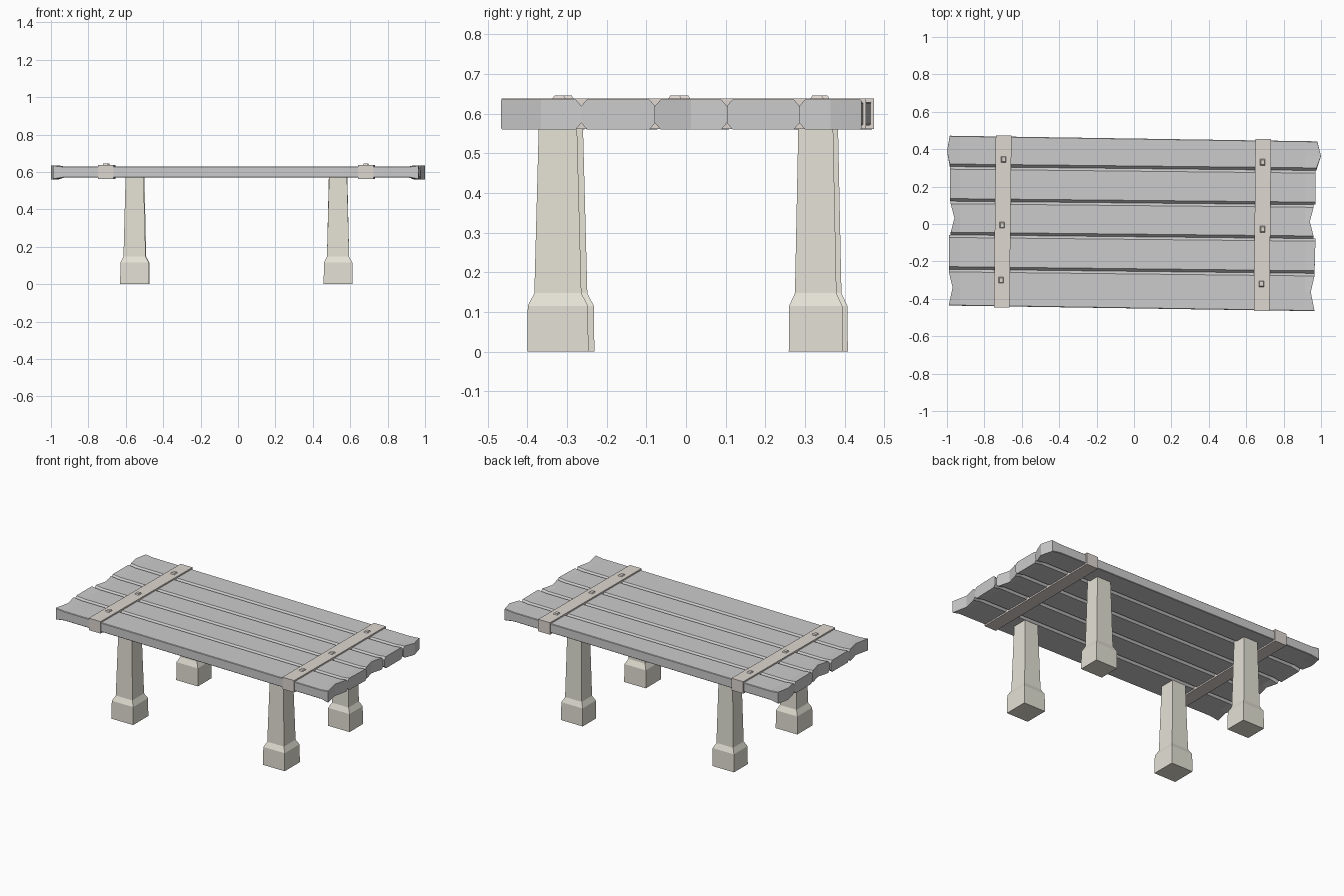
import bpy, bmesh

if "Cube" in bpy.data.objects:
    bpy.data.objects.remove(bpy.data.objects["Cube"])


def material(name, rgb):
    m = bpy.data.materials.new(name)
    m.diffuse_color = (*rgb, 1)
    m.use_nodes = True
    m.node_tree.nodes["Principled BSDF"].inputs["Base Color"].default_value = m.diffuse_color
    return m


STONE = material("pale_stone", (0.78, 0.76, 0.67))
BAND = material("band", (0.74, 0.68, 0.64))


def loft(name, rings, mat=None, split_caps=False):
    """Join equal-sized rings of points into a closed solid."""
    bm = bmesh.new()
    vs = [[bm.verts.new(p) for p in r] for r in rings]
    n = len(vs[0])
    for a, b in zip(vs, vs[1:]):
        for i in range(n):
            j = (i + 1) % n
            bm.faces.new((a[i], a[j], b[j], b[i]))
    for r in (vs[0], vs[-1]):
        if split_caps:      # fold the end at the middle of the plank
            bm.faces.new([r[i] for i in (0, 1, 2, 7, 8, 9)])
            bm.faces.new([r[i] for i in (2, 3, 4, 5, 6, 7)])
        else:
            bm.faces.new(r)
    bmesh.ops.recalc_face_normals(bm, faces=bm.faces)
    me = bpy.data.meshes.new(name)
    bm.to_mesh(me)
    bm.free()
    ob = bpy.data.objects.new(name, me)
    bpy.context.collection.objects.link(ob)
    if mat:
        me.materials.append(mat)
    return ob


def rect(x, y, z, hx, hy):
    return [(x - hx, y - hy, z), (x + hx, y - hy, z),
            (x + hx, y + hy, z), (x - hx, y + hy, z)]


def plank_ring(y0, y1, xs, z0, z1, c0, c1):
    """Chamfered plank section; xs gives x at low edge, middle, high edge."""
    d = 0.016
    a, m, b = xs
    ym = (y0 + y1) / 2
    d0, d1 = (d if c > 0.005 else c for c in (c0, c1))
    return [(a, y0, z0 + d0), (a, y0 + c0, z0), (m, ym, z0), (b, y1 - c1, z0),
            (b, y1, z0 + d1), (b, y1, z1 - d1), (b, y1 - c1, z1), (m, ym, z1),
            (a, y0 + c0, z1), (a, y0, z1 - d0)]


# Planks: seam positions at both ends, and the shape of each end
left_y = [-0.436, -0.242, -0.058, 0.122, 0.307, 0.472]
right_y = [-0.466, -0.264, -0.078, 0.103, 0.286, 0.442]
left_x = [(-0.99, -0.97, -0.99), (-0.99, -0.99, -0.99), (-0.98, -0.96, -0.98),
          (-0.985, -0.985, -0.985), (-0.985, -1.0, -0.985)]
right_x = [(0.965, 0.945, 0.965), (0.965, 0.968, 0.97), (0.96, 0.94, 0.96),
           (0.97, 0.97, 0.97), (0.975, 1.0, 0.98)]
for i in range(5):
    c0 = 0.003 if i == 0 else 0.014
    c1 = 0.003 if i == 4 else 0.014
    rings = []
    for t, xs, z0, z1 in ((0, left_x[i], 0.56, 0.635), (0.03, [-0.93] * 3, 0.57, 0.629),
                          (0.97, [0.915] * 3, 0.57, 0.629), (1, right_x[i], 0.56, 0.635)):
        y0, y1 = (left_y[k] + (right_y[k] - left_y[k]) * t for k in (i, i + 1))
        rings.append(plank_ring(y0, y1, xs, z0, z1, c0, c1))
    loft(f"plank_{i + 1}", rings, split_caps=True)

# Bands wrapped across the planks, with tapered nail heads
bands = {
    "left": (-0.707, -0.697, -0.446, 0.474, [(-0.697, 0.345), (-0.705, -0.006), (-0.71, -0.3)]),
    "right": (0.683, 0.691, -0.465, 0.454, [(0.688, 0.33), (0.688, -0.028), (0.682, -0.32)]),
}
for side, (xf, xb, y0, y1, nails) in bands.items():
    h = 0.042
    loft(f"{side}_band", [[(x - h, y, 0.561), (x + h, y, 0.561), (x + h, y, 0.638), (x - h, y, 0.638)]
                          for x, y in ((xf, y0), (xb, y1))], BAND)
    for k, (x, y) in enumerate(nails):
        loft(f"{side}_nail_{k + 1}", [rect(x, y, 0.632, 0.016, 0.02),
                                      rect(x, y, 0.645, 0.01, 0.012)], BAND)

# Tapered legs with heavier feet
legs = {"front_left": (-0.553, -0.308, 0.077), "front_right": (0.535, -0.323, 0.077),
        "back_left": (-0.55, 0.338, 0.07), "back_right": (0.535, 0.327, 0.068)}
for name, (x, y, hy) in legs.items():
    loft(f"{name}_leg", [rect(x, y, z, 0.077 * s, hy * s) for z, s in
                         ((0, 1), (0.115, 0.985), (0.147, 0.77), (0.585, 0.62 if hy > 0.075 else 0.64))], STONE)
